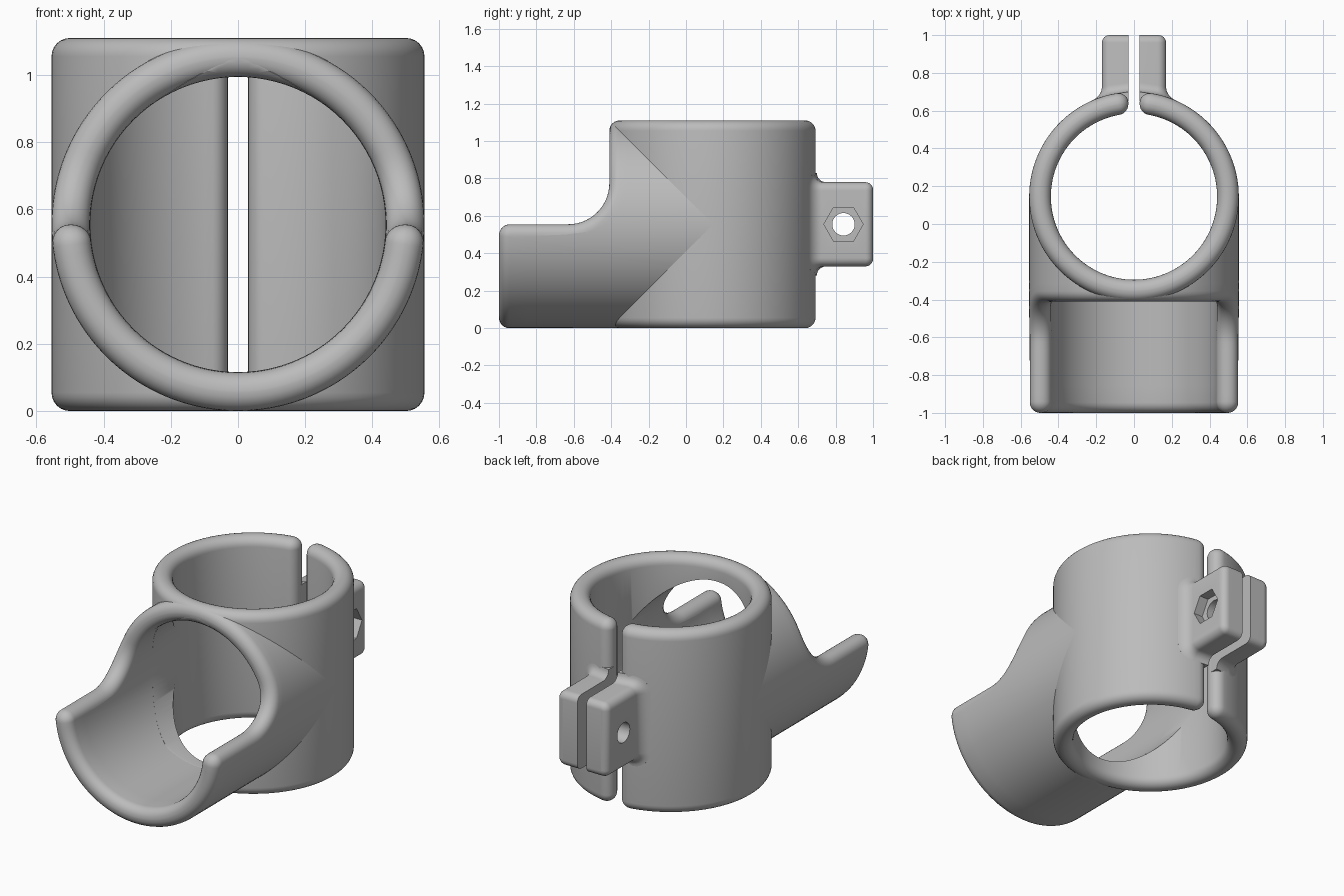
import bpy, bmesh, math
from mathutils import Vector

if "Cube" in bpy.data.objects:
    bpy.data.objects.remove(bpy.data.objects["Cube"])

PI = math.pi
CY, CZ = 0.145, 0.555           # upright tube axis (y) and cradle axis (z)
RO, RI, B = 0.555, 0.44, 0.055  # outer radius, bore radius, edge rounding
RM = (RO + RI) / 2

grey = bpy.data.materials.new("plain_grey")
grey.diffuse_color = (0.5, 0.5, 0.5, 1)
grey.use_nodes = True
grey.node_tree.nodes["Principled BSDF"].inputs["Base Color"].default_value = grey.diffuse_color


def arc(n, a0=0.0, a1=PI / 2):
    return [a0 + (a1 - a0) * i / n for i in range(n + 1)]


def skin(name, rows, caps=True, closed=False, mirror_x=False):
    """Join rows of points (each a closed loop) into a solid."""
    bm = bmesh.new()
    vs = [[bm.verts.new(p) for p in row] for row in rows]
    n = len(rows[0])
    for i in range(len(rows) if closed else len(rows) - 1):
        a, b = vs[i], vs[(i + 1) % len(rows)]
        for j in range(n):
            bm.faces.new((a[j], a[(j + 1) % n], b[(j + 1) % n], b[j]))
    if caps:
        bm.faces.new(vs[0])
        bm.faces.new(vs[-1])
    if mirror_x:
        geom = bmesh.ops.duplicate(bm, geom=bm.verts[:] + bm.edges[:] + bm.faces[:])
        for e in geom["geom"]:
            if isinstance(e, bmesh.types.BMVert):
                e.co.x = -e.co.x
        bmesh.ops.remove_doubles(bm, verts=bm.verts[:], dist=1e-5)
    bmesh.ops.recalc_face_normals(bm, faces=bm.faces[:])
    me = bpy.data.meshes.new(name)
    bm.to_mesh(me)
    bm.free()
    me.materials.append(grey)
    ob = bpy.data.objects.new(name, me)
    bpy.context.collection.objects.link(ob)
    return ob


def select(ob):
    bpy.ops.object.select_all(action='DESELECT')
    ob.select_set(True)
    bpy.context.view_layer.objects.active = ob


def cut(ob, cutter):
    """Subtract the cutter, then remove it."""
    m = ob.modifiers.new("cut", 'BOOLEAN')
    m.operation, m.solver, m.object = 'DIFFERENCE', 'EXACT', cutter
    select(ob)
    bpy.ops.object.modifier_apply(modifier=m.name)
    bpy.data.objects.remove(cutter)


def lathe(name, profile, place, n=96):
    """Spin (radius, height) points; place maps (u, v, height) to space."""
    return skin(name, [[place(r * math.cos(2 * PI * k / n), r * math.sin(2 * PI * k / n), h)
                        for k in range(n)] for r, h in profile])


def flare(r, h, sign):
    """Rounded mouth of a bore, opening at height h toward sign."""
    return [(r + B * (1 - math.cos(t)), h - sign * B * (1 - math.sin(t))) for t in arc(6)]


def upright(u, v, h):
    return (u, CY + v, h)


def along_y(u, v, h):
    return (u, h, CZ + v)


# --- clamp tube: rounded wall section swept from slot edge to slot edge
def wall_section(d):
    pts = []
    corners = [(RO - B, 2 * CZ - B, 0), (RI + B, 2 * CZ - B, 1), (RI + B, B, 2), (RO - B, B, 3)]
    for r, z, q in corners:
        for t in arc(6, q * PI / 2, (q + 1) * PI / 2):
            pts.append((r + (B - d) * math.cos(t), z + (B - d) * math.sin(t)))
    return pts


half_gap = math.asin(0.03 / RM)
ends = [(half_gap + B * (1 - math.sin(t)) / RM, B * (1 - math.cos(t)))
        for t in arc(6, PI / 2 - 0.04, 0)]
a0 = ends[-1][0]
stations = ends + [(a, 0) for a in arc(110, a0, 2 * PI - a0)[1:-1]]
stations += [(2 * PI - a, d) for a, d in reversed(ends)]
rows = [[(r * math.sin(a), CY + r * math.cos(a), z) for r, z in wall_section(d)]
        for a, d in stations]
tube = skin("clamp_tube", rows)
mouth_y = CY - RO
cut(tube, lathe("bore_cutter", [(0.439 + B, -1.2)] + flare(0.439, mouth_y, -1)[::-1]
                + [(0.439, CY)], along_y))

# --- cradle: shell wrapped round the y axis, trimmed by a rounded saddle edge
path = [(u, -1.0) for u in arc(24, -PI / 4, -0.06)]
path += [(-0.06 + 0.06 * math.sin(t), -0.94 - 0.06 * math.cos(t)) for t in arc(8)[1:]]
path += [(0.0, y) for y in arc(8, -0.94, -0.63)[1:]]
path += [(0.5 * math.asin((0.22 - 0.22 * math.cos(t)) / 0.5), -0.63 + 0.22 * math.sin(t))
         for t in arc(14)[1:]]
path += [(u, mouth_y) for u in arc(20, path[-1][0], PI / 4)[1:]]
path = [Vector(p) for p in path]
lengths = [0.0]
for p, q in zip(path, path[1:]):
    lengths.append(lengths[-1] + (q - p).length)

rows = []
for i, p in enumerate(path):
    if i in (0, len(path) - 1):
        inward = Vector((0, 1))
    else:
        t = ((path[i + 1] - p).normalized() + (p - path[i - 1]).normalized()).normalized()
        inward = Vector((-t.y, t.x))
    back = Vector(((-0.5 + lengths[i] / lengths[-1]) * PI * 0.5, CY - 0.005))
    start = p + inward * B
    web = [start.lerp(back, k / 12) for k in range(1, 13)]
    line = [(q, RO) for q in reversed(web)]
    line += [(p + inward * B * (1 - math.sin(t)), RO - B + B * math.cos(t)) for t in arc(6)]
    line += [(p + inward * B * (1 - math.sin(t)), RI + B - B * math.cos(t))
             for t in arc(6, PI / 2, 0)]
    line += [(q, RI) for q in web]
    rows.append([along_y(r * math.cos(2 * q.x), r * math.sin(2 * q.x), q.y) for q, r in line])
cradle = skin("cradle", rows, caps=False, mirror_x=True)
top = 2 * CZ
cut(cradle, lathe("bore_cutter", [(0.4405 + B, -0.2)] + flare(0.4405, 0, -1)[::-1]
                  + flare(0.4405, top, 1) + [(0.4405 + B, top + 0.2)], upright))


# --- clamp ears: lofted outward from the tube with a filleted root
def ear_section(o, t, root, side):
    x0, x1, z0, z1, r = 0.03, 0.17 + o, 0.33 - o, 0.78 + o, max(0.045 + o, 0.004)
    pts = [(x0, z0)]
    pts += [(x1 - r + r * math.sin(a), z0 + r - r * math.cos(a)) for a in arc(6)]
    pts += [(x1 - r + r * math.cos(a), z1 - r + r * math.sin(a)) for a in arc(6)]
    pts += [(x0, z1)]
    return [(side * x, CY + math.sqrt(RO * RO - x * x) + t if root else t, z) for x, z in pts]


def x_prism(name, r, x0, x1, n):
    return lathe(name, [(r, x0), (r, x1)], lambda u, v, h: (h, 0.842 + u, CZ + v), n)


ears = []
for side, label in ((1, "right_ear"), (-1, "left_ear")):
    f, e = 0.05, 0.04
    rows = [ear_section(f, -0.05, True, side)]
    rows += [ear_section(f * (1 - math.sin(a)), f * (1 - math.cos(a)), True, side)
             for a in arc(6)]
    rows += [ear_section(-e * (1 - math.cos(a)), 1 - e + e * math.sin(a), False, side)
             for a in arc(6)]
    ear = skin(label, rows)
    # bolt hole, and a nut pocket on the right
    cut(ear, x_prism("hole_cutter", 0.06, -0.3, 0.3, 32))
    if side > 0:
        cut(ear, x_prism("nut_cutter", 0.105, 0.11, 0.3, 6))
    ears.append(ear)

for ob in [tube, cradle] + ears:
    select(ob)
    bpy.ops.object.shade_smooth_by_angle(angle=math.radians(35))
